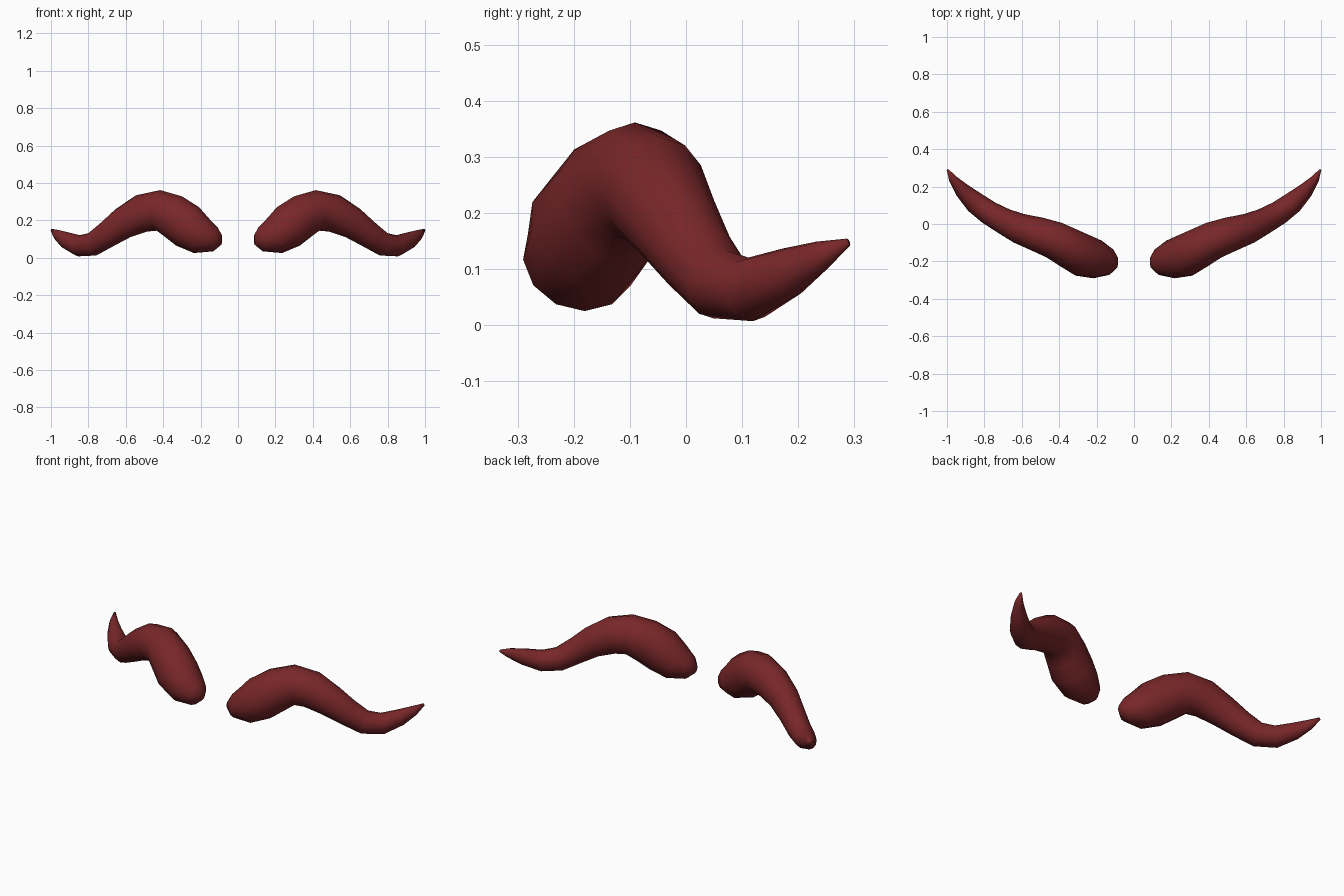
import bpy, bmesh, math
from mathutils import Vector

if "Cube" in bpy.data.objects:
    bpy.data.objects.remove(bpy.data.objects["Cube"])

SIDES = 12
# path of one curl: x, y, z, sideways radius, upward radius
PATH = [
    (0.087, -0.208, 0.095, 0.025, 0.025),
    (0.120, -0.205, 0.097, 0.068, 0.064),
    (0.195, -0.190, 0.117, 0.103, 0.101),
    (0.270, -0.170, 0.168, 0.114, 0.122),
    (0.345, -0.130, 0.220, 0.108, 0.120),
    (0.425, -0.087, 0.253, 0.101, 0.109),
    (0.515, -0.055, 0.237, 0.093, 0.102),
    (0.615, -0.023, 0.185, 0.081, 0.086),
    (0.695, 0.015, 0.127, 0.070, 0.073),
    (0.775, 0.060, 0.073, 0.064, 0.064),
    (0.850, 0.115, 0.064, 0.058, 0.057),
    (0.920, 0.182, 0.094, 0.041, 0.045),
    (0.968, 0.240, 0.124, 0.023, 0.027),
    (0.996, 0.289, 0.148, 0.006, 0.007),
]

red = bpy.data.materials.new("dark red")
red.diffuse_color = (0.19, 0.020, 0.022, 1)
red.use_nodes = True
red.node_tree.nodes["Principled BSDF"].inputs["Base Color"].default_value = red.diffuse_color

# tapered tube swept along the path
bm = bmesh.new()
pts = [Vector(p[:3]) for p in PATH]
rings = []
for i, p in enumerate(PATH):
    t = (pts[min(i + 1, len(pts) - 1)] - pts[max(i - 1, 0)]).normalized()
    side = Vector((0, 0, 1)).cross(t).normalized()
    up = t.cross(side)
    ring = []
    for k in range(SIDES):
        a = 2 * math.pi * k / SIDES
        ring.append(bm.verts.new(pts[i] + side * math.cos(a) * p[3] + up * math.sin(a) * p[4]))
    rings.append(ring)
for r0, r1 in zip(rings, rings[1:]):
    for k in range(SIDES):
        j = (k + 1) % SIDES
        bm.faces.new((r0[k], r0[j], r1[j], r1[k]))
bm.faces.new(rings[0])
bm.faces.new(rings[-1])
bmesh.ops.recalc_face_normals(bm, faces=bm.faces)
for f in bm.faces:
    f.smooth = True

mesh = bpy.data.meshes.new("moustache")
bm.to_mesh(mesh)
bm.free()
mesh.materials.append(red)
moustache = bpy.data.objects.new("moustache", mesh)
bpy.context.collection.objects.link(moustache)

# matching curl on the other side
moustache.modifiers.new("mirror", 'MIRROR').use_axis = (True, False, False)
